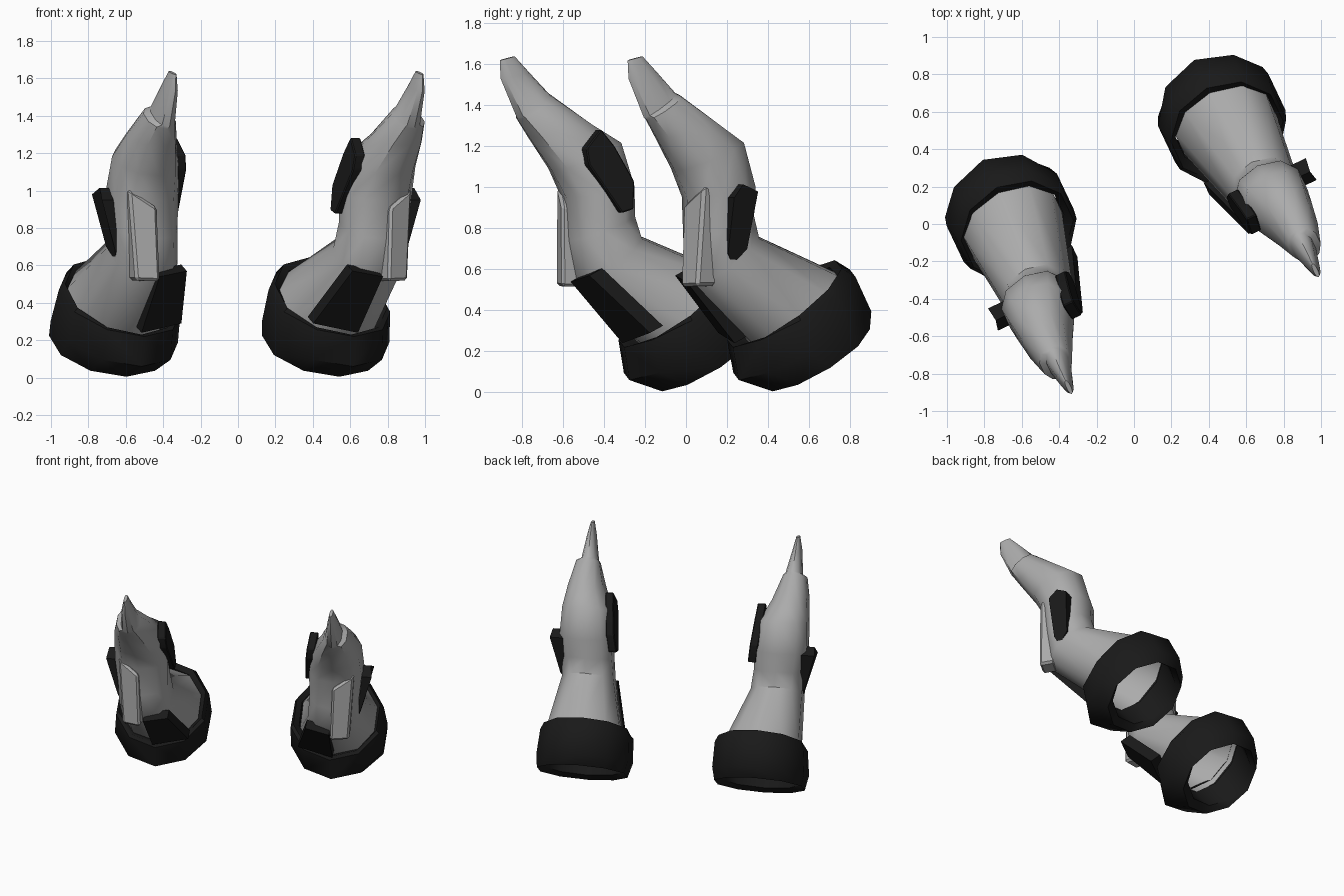
import bpy, bmesh, math
from mathutils import Matrix, Vector

if "Cube" in bpy.data.objects:
    bpy.data.objects.remove(bpy.data.objects["Cube"])


def material(name, rgb):
    m = bpy.data.materials.new(name)
    m.use_nodes = True
    m.diffuse_color = (*rgb, 1)
    m.node_tree.nodes["Principled BSDF"].inputs["Base Color"].default_value = (*rgb, 1)
    return m


GREY = material("light grey", (0.41, 0.41, 0.41))
BLACK = material("soft black", (0.010, 0.010, 0.010))
SIDES = 10

# The mirrored pair is turned as a whole
PLACE = Matrix.Translation((0.037, 0.018, 0)) @ Matrix.Rotation(math.radians(25.3), 4, "Z")


def finish(bm, name, mat, bevel=0.0, angle=42):
    """Make the left part and its mirrored right twin."""
    bmesh.ops.recalc_face_normals(bm, faces=bm.faces)
    if bevel:
        bmesh.ops.bevel(bm, geom=bm.edges[:], offset=bevel, segments=1, affect="EDGES")
    for side, sign in (("left", 1), ("right", -1)):
        copy = bm.copy()
        copy.transform(PLACE @ Matrix.Diagonal((sign, 1, 1, 1)))
        if sign < 0:
            bmesh.ops.reverse_faces(copy, faces=copy.faces)
        me = bpy.data.meshes.new(side + "_" + name)
        copy.to_mesh(me)
        copy.free()
        me.materials.append(mat)
        ob = bpy.data.objects.new(side + "_" + name, me)
        bpy.context.collection.objects.link(ob)
        bpy.ops.object.select_all(action="DESELECT")
        ob.select_set(True)
        bpy.context.view_layer.objects.active = ob
        bpy.ops.object.shade_smooth_by_angle(angle=math.radians(angle))
    bm.free()


def loft(sections, name, mat, cap_end=False, square=1.0):
    """Skin rings given as (front y, front z, back y, back z, centre x, half width)."""
    bm = bmesh.new()
    rings = []
    for fy, fz, by, bz, cx, rx in sections:
        ring = []
        for i in range(SIDES):
            a = math.tau * i / SIDES
            c, s = (math.copysign(abs(t) ** square, t) for t in (math.cos(a), math.sin(a)))
            ring.append(bm.verts.new((cx + rx * s,
                                      (fy + by) / 2 + c * (fy - by) / 2,
                                      (fz + bz) / 2 + c * (fz - bz) / 2)))
        rings.append(ring)
    for a, b in zip(rings, rings[1:]):
        for i in range(SIDES):
            j = (i + 1) % SIDES
            bm.faces.new((a[i], a[j], b[j], b[i]))
    if cap_end:
        bm.faces.new(rings[-1])
    finish(bm, name, mat)


def slab(points, depth, name, mat, bevel=0.0):
    """Extrude a polygon by a vector."""
    bm = bmesh.new()
    face = bm.faces.new([bm.verts.new(p) for p in points])
    ext = bmesh.ops.extrude_face_region(bm, geom=[face], use_keep_orig=True)
    verts = [v for v in ext["geom"] if isinstance(v, bmesh.types.BMVert)]
    bmesh.ops.translate(bm, verts=verts, vec=Vector(depth))
    finish(bm, name, mat, bevel, 20)


# Forearm, wrist and mitten hand
loft([
    (0.10, 0.185, 0.48, 0.59, 0.63, 0.28),
    (-0.29, 0.53, 0.03, 0.77, 0.67, 0.19),
    (-0.33, 0.74, 0.00, 0.87, 0.68, 0.183),
    (-0.34, 0.95, 0.00, 1.01, 0.69, 0.195),
    (-0.41, 1.08, -0.06, 1.23, 0.70, 0.175),
    (-0.52, 1.24, -0.19, 1.31, 0.725, 0.13),
    (-0.58, 1.33, -0.40, 1.45, 0.735, 0.085),
    (-0.59, 1.34, -0.42, 1.46, 0.725, 0.06),
    (-0.675, 1.53, -0.52, 1.56, 0.73, 0.032),
    (-0.68, 1.62, -0.60, 1.64, 0.73, 0.012),
], "glove_body", GREY, cap_end=True, square=0.88)

# Heavy open cuff
loft([
    (0.09, 0.18, 0.49, 0.585, 0.63, 0.29),
    (0.19, 0.06, 0.58, 0.37, 0.63, 0.305),
    (0.15, 0.005, 0.63, 0.34, 0.63, 0.325),
    (-0.03, 0.06, 0.655, 0.43, 0.625, 0.343),
    (-0.06, 0.22, 0.57, 0.60, 0.62, 0.33),
    (-0.02, 0.23, 0.49, 0.645, 0.62, 0.31),
    (0.07, 0.205, 0.46, 0.61, 0.625, 0.28),
], "cuff", BLACK)

# Raised strip on the outer front of the wrist
slab([(0.838, -0.32, 1.01), (0.69, -0.365, 0.91), (0.675, -0.37, 0.515), (0.805, -0.34, 0.52)],
     (-0.01, 0.11, 0.0), "wrist_strip", GREY, 0.015)

# Guard under the forearm
slab([(0.49, -0.31, 0.57), (0.66, -0.33, 0.54), (0.64, -0.06, 0.24), (0.39, -0.03, 0.29)],
     (0.0, 0.07, 0.035), "forearm_guard", BLACK)

# Guard on the inner side of the hand
outline = [(-0.235, 1.285), (-0.32, 1.19), (-0.31, 1.11), (-0.145, 0.875),
           (-0.08, 0.895), (-0.07, 1.03), (-0.165, 1.20)]
slab([(0.49 + 0.12 * (z - 1.1), y, z) for y, z in outline],
     (0.06, 0, 0), "hand_guard", BLACK, 0.006)

# Flared guard on the outer side of the wrist
outline = [(-0.205, 0.95), (-0.15, 1.015), (-0.075, 0.98),
           (-0.10, 0.70), (-0.17, 0.62), (-0.20, 0.68)]
slab([(0.946 - 0.3 * abs(z - 0.96), y, z) for y, z in outline],
     (-0.10, 0, 0), "wrist_guard", BLACK)
